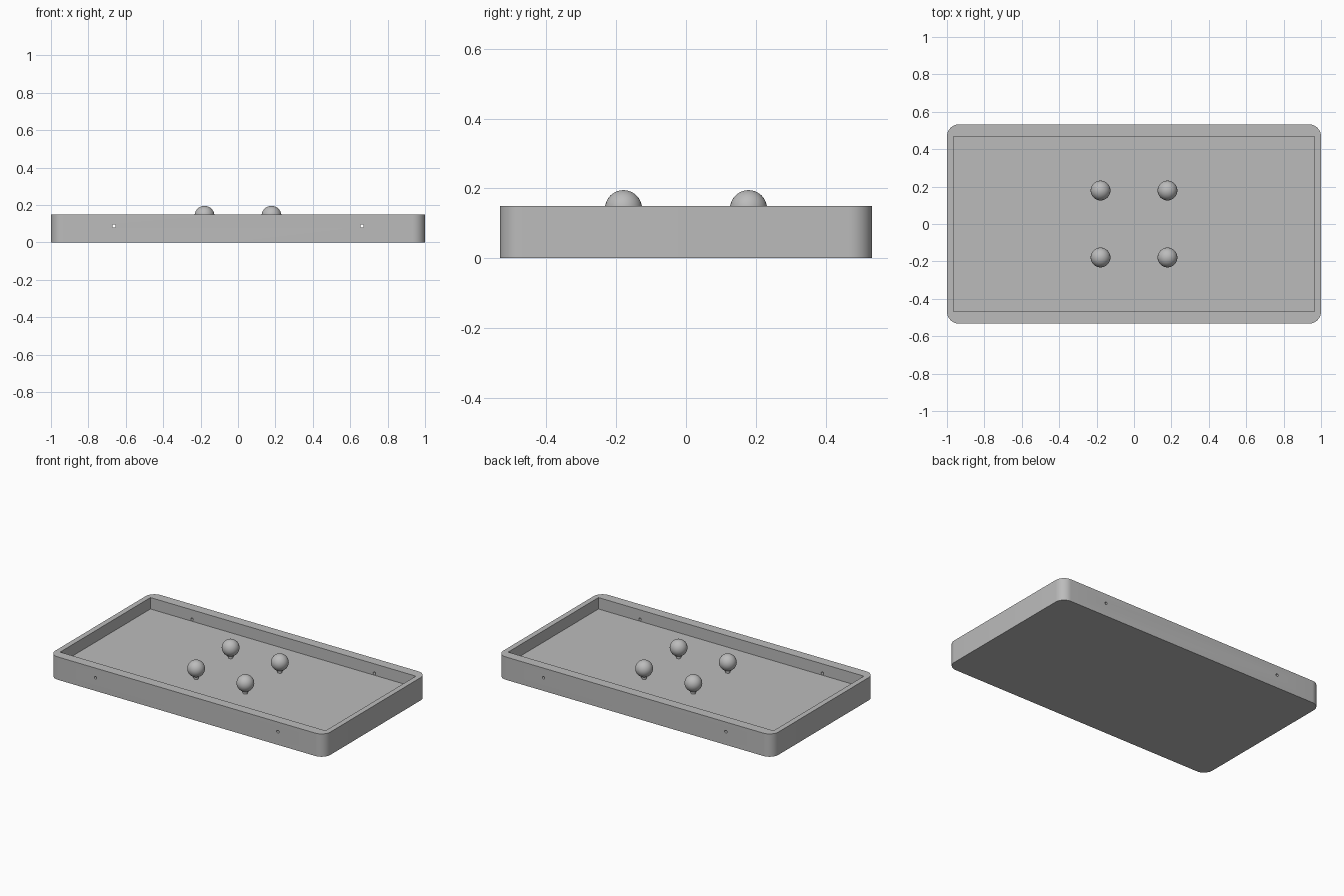
import bpy, bmesh, math
from mathutils import Matrix

old = bpy.data.objects.get("Cube")
if old:
    bpy.data.objects.remove(old, do_unlink=True)

grey = bpy.data.materials.new("plain grey")
grey.use_nodes = True
colour = (0.5, 0.5, 0.5, 1)
grey.diffuse_color = colour
grey.node_tree.nodes["Principled BSDF"].inputs["Base Color"].default_value = colour

HEIGHT, FLOOR = 0.15, 0.075
HALF_X, HALF_Y, CORNER = 1.0, 0.533, 0.065


def finish(name, bm):
    bmesh.ops.recalc_face_normals(bm, faces=bm.faces)
    mesh = bpy.data.meshes.new(name)
    bm.to_mesh(mesh)
    bm.free()
    mesh.materials.append(grey)
    ob = bpy.data.objects.new(name, mesh)
    bpy.context.collection.objects.link(ob)
    return ob


def smooth(ob):
    bpy.ops.object.select_all(action="DESELECT")
    ob.select_set(True)
    bpy.context.view_layer.objects.active = ob
    bpy.ops.object.shade_smooth_by_angle(angle=math.radians(30))


def cut(ob, cutter):
    cutter.hide_render = True
    mod = ob.modifiers.new("cut", "BOOLEAN")
    mod.operation, mod.solver, mod.object = "DIFFERENCE", "EXACT", cutter
    bpy.context.view_layer.objects.active = ob
    bpy.ops.object.modifier_apply(modifier=mod.name)
    bpy.data.objects.remove(cutter, do_unlink=True)


# Tray block with rounded upright corners
bm = bmesh.new()
bmesh.ops.create_cube(bm, size=1, matrix=Matrix.Translation((0, 0, HEIGHT / 2))
                      @ Matrix.Diagonal((2 * HALF_X, 2 * HALF_Y, HEIGHT, 1)))
uprights = [e for e in bm.edges
            if abs(e.verts[0].co.z - e.verts[1].co.z) > HEIGHT / 2]
bmesh.ops.bevel(bm, geom=uprights, offset=CORNER, segments=10,
                profile=0.5, affect="EDGES")
tray = finish("tray", bm)

# Square-cornered recess
bm = bmesh.new()
bmesh.ops.create_cube(bm, size=1, matrix=Matrix.Translation((0, 0, FLOOR + 0.1))
                      @ Matrix.Diagonal((1.93, 0.938, 0.2, 1)))
cut(tray, finish("recess_cutter", bm))

# Small holes through the front and back walls
for x in (-0.663, 0.663):
    bm = bmesh.new()
    bmesh.ops.create_cone(bm, cap_ends=True, segments=20, radius1=0.009,
                          radius2=0.009, depth=1.4,
                          matrix=Matrix.Translation((x, 0, 0.087))
                          @ Matrix.Rotation(math.pi / 2, 4, "X"))
    cut(tray, finish("hole_cutter", bm))
smooth(tray)


# Ball knobs on stepped pegs
def peg(name, x, y, radius, low, high):
    bm = bmesh.new()
    bmesh.ops.create_cone(bm, cap_ends=True, segments=24, radius1=radius,
                          radius2=radius, depth=high - low,
                          matrix=Matrix.Translation((x, y, (low + high) / 2)))
    smooth(finish(name, bm))


for side, x in (("right", -0.179), ("left", 0.179)):
    for end, y in (("front", -0.179), ("back", 0.179)):
        place = end + "_" + side
        peg(place + "_peg", x, y, 0.014, FLOOR - 0.005, 0.09)
        peg(place + "_collar", x, y, 0.018, 0.085, 0.1)
        bm = bmesh.new()
        bmesh.ops.create_uvsphere(bm, u_segments=32, v_segments=20, radius=0.053,
                                  matrix=Matrix.Translation((x, y, 0.142)))
        smooth(finish(place + "_ball", bm))
